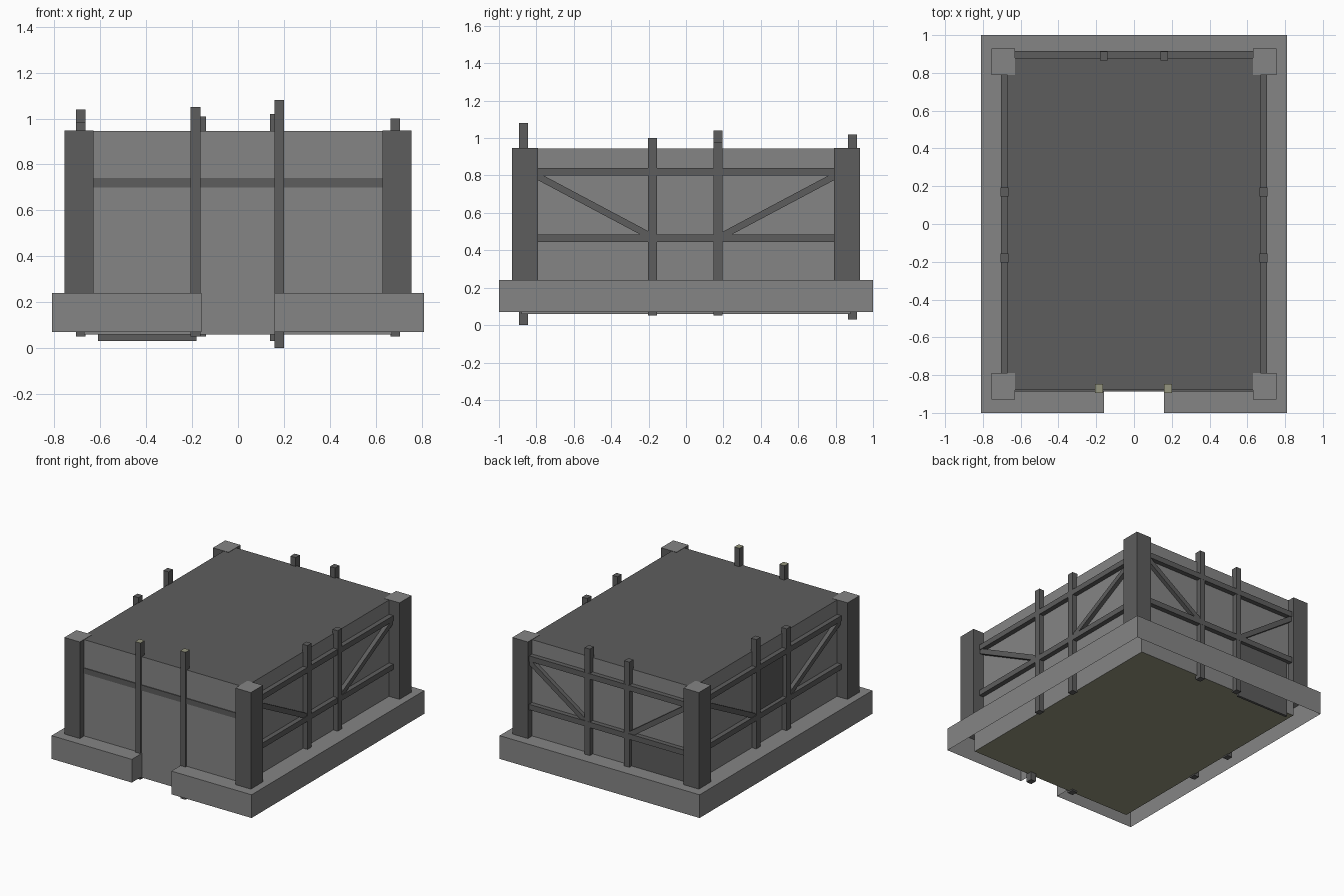
import bpy, bmesh, math
from mathutils import Matrix, Vector

if "Cube" in bpy.data.objects:
    bpy.data.objects.remove(bpy.data.objects["Cube"])


def material(name, rgb):
    m = bpy.data.materials.new(name)
    m.diffuse_color = (*rgb, 1)
    m.use_nodes = True
    m.node_tree.nodes["Principled BSDF"].inputs["Base Color"].default_value = m.diffuse_color
    return m


LIGHT = material("light_grey_plaster", (0.235, 0.235, 0.235))
DARK = material("dark_grey_timber", (0.11, 0.11, 0.11))
BEIGE = material("beige_wood", (0.30, 0.30, 0.21))


def finish(bm, name, mats):
    """mats = (sides, top, bottom), assigned by face direction."""
    bm.normal_update()
    slots = list(dict.fromkeys(mats))
    me = bpy.data.meshes.new(name)
    for m in slots:
        me.materials.append(m)
    for f in bm.faces:
        k = 1 if f.normal.z > 0.9 else 2 if f.normal.z < -0.9 else 0
        f.material_index = slots.index(mats[k])
    bm.to_mesh(me)
    bm.free()
    ob = bpy.data.objects.new(name, me)
    bpy.context.collection.objects.link(ob)
    return ob


def box(name, x0, x1, y0, y1, z0, z1, mats=(DARK, DARK, DARK)):
    bm = bmesh.new()
    mat = (Matrix.Translation(((x0 + x1) / 2, (y0 + y1) / 2, (z0 + z1) / 2))
           @ Matrix.Diagonal((x1 - x0, y1 - y0, z1 - z0, 1)))
    bmesh.ops.create_cube(bm, size=1, matrix=mat)
    return finish(bm, name, mats)


def brace(name, a, b, depth, height):
    """Straight beam between two points, standing in a vertical plane."""
    a, b = Vector(a), Vector(b)
    d = (b - a).normalized()
    side = d.cross(Vector((0, 0, 1))).normalized()
    up = side.cross(d)
    rot = Matrix((d * (b - a).length, side * depth, up * height)).transposed().to_4x4()
    bm = bmesh.new()
    bmesh.ops.create_cube(bm, size=1, matrix=Matrix.Translation((a + b) / 2) @ rot)
    finish(bm, name, (DARK, DARK, DARK))


# main body: plaster walls, dark roof, wooden floor
box("body", -0.67, 0.67, -0.88, 0.88, 0.06, 0.945, (LIGHT, DARK, BEIGE))

# plinth: hollow skirt, open below, with a doorway gap at the front
outline = [(-.16, -1), (-.81, -1), (-.81, 1), (.81, 1), (.81, -1), (.16, -1),
           (.16, -.88), (.67, -.88), (.67, .88), (-.67, .88), (-.67, -.88), (-.16, -.88)]
bm = bmesh.new()
top = [bm.verts.new((x, y, 0.24)) for x, y in outline]
low = [bm.verts.new((x, y, 0.07)) for x, y in outline]
bm.faces.new(top[::-1])
for i in (11, 0, 1, 2, 3, 4, 5):
    j = (i + 1) % 12
    bm.faces.new((top[i], top[j], low[j], low[i]))
finish(bm, "plinth", (LIGHT, LIGHT, LIGHT))

# corner posts with light tops
for sx in (-1, 1):
    for sy in (-1, 1):
        xs, ys = sorted((sx * 0.63, sx * 0.755)), sorted((sy * 0.79, sy * 0.93))
        box("corner_post", *xs, *ys, 0.24, 0.947, (DARK, LIGHT, DARK))

# upright stakes: x, y, bottom, top
for x, y, z0, z1 in ((-0.185, -0.87, 0.05, 1.05), (0.18, -0.87, 0.0, 1.08),
                     (-0.16, 0.89, 0.05, 1.01), (0.16, 0.89, 0.03, 1.02),
                     (-0.685, -0.18, 0.05, 0.985), (-0.685, 0.17, 0.05, 1.04),
                     (0.685, -0.18, 0.05, 1.0), (0.685, 0.17, 0.05, 0.975)):
    cap = BEIGE if y < -0.5 else DARK
    box("stake", x - 0.021, x + 0.021, y - 0.024, y + 0.024, z0, z1, (DARK, cap, DARK))

# front rail, nearly flush with the wall
box("front_rail", -0.63, 0.63, -0.886, -0.87, 0.70, 0.74)

# side and back rails
for z in (0.82, 0.465):
    for s in (-1, 1):
        xs = sorted((s * 0.665, s * 0.705))
        box("side_rail", *xs, -0.79, 0.79, z - 0.02, z + 0.02)
    box("back_rail", -0.63, 0.63, 0.875, 0.915, z - 0.02, z + 0.02)

# diagonal braces, mirrored
for s in (-1, 1):
    for t in (-1, 1):
        brace("side_brace", (s * 0.683, t * 0.81, 0.805), (s * 0.683, t * 0.17, 0.465), 0.034, 0.036)
    brace("back_brace", (s * 0.65, 0.893, 0.805), (s * 0.16, 0.893, 0.465), 0.034, 0.036)

# dark infill panels
box("back_panel", -0.61, -0.18, 0.87, 0.888, 0.03, 0.45)
box("left_panel", -0.676, -0.66, -0.18, 0.17, 0.47, 0.82)
